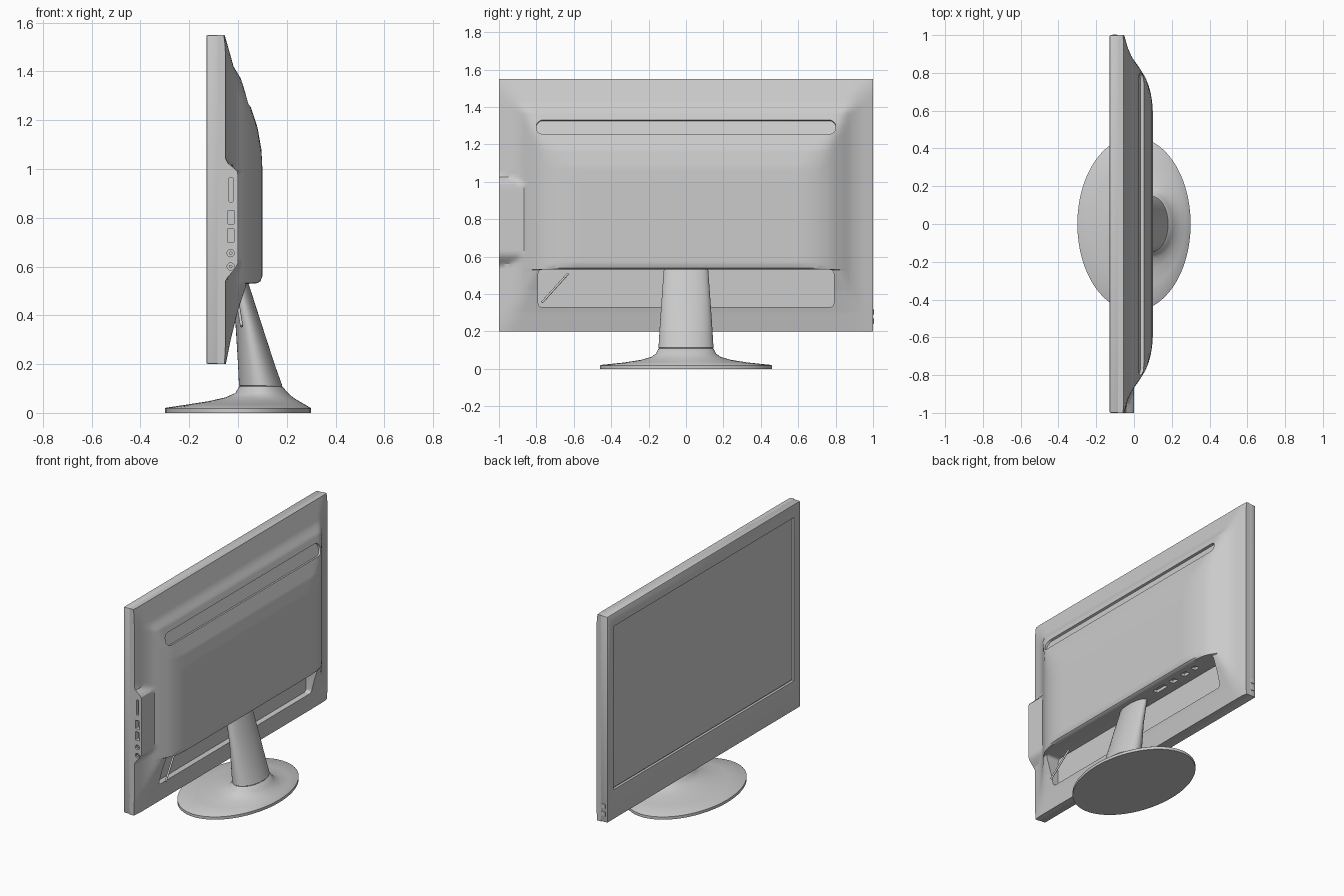
import bpy, bmesh, math
from mathutils import Matrix, Vector

old = bpy.data.objects.get("Cube")
if old:
    bpy.data.objects.remove(old)

grey = bpy.data.materials.new("plain grey")
grey.use_nodes = True
GREY = (0.6, 0.6, 0.6, 1)
grey.diffuse_color = GREY
grey.node_tree.nodes["Principled BSDF"].inputs["Base Color"].default_value = GREY


def finish(name, bm):
    bmesh.ops.recalc_face_normals(bm, faces=bm.faces)
    mesh = bpy.data.meshes.new(name)
    bm.to_mesh(mesh)
    bm.free()
    mesh.materials.append(grey)
    ob = bpy.data.objects.new(name, mesh)
    bpy.context.collection.objects.link(ob)
    return ob


def activate(ob):
    bpy.ops.object.select_all(action='DESELECT')
    ob.select_set(True)
    bpy.context.view_layer.objects.active = ob


def smooth(ob, degrees=30):
    activate(ob)
    bpy.ops.object.shade_smooth_by_angle(angle=math.radians(degrees))


def box(name, lo, hi, bevel=0.0, axis=None, tilt=0.0):
    """Box between two corners; bevels all edges, or only those along one axis."""
    lo, hi = Vector(lo), Vector(hi)
    bm = bmesh.new()
    bmesh.ops.create_cube(bm, size=1)
    bmesh.ops.scale(bm, vec=hi - lo, verts=bm.verts)
    if bevel:
        edges = [e for e in bm.edges if axis is None
                 or abs((e.verts[0].co - e.verts[1].co)[axis]) > 1e-5]
        bmesh.ops.bevel(bm, geom=edges, offset=bevel, segments=5 if axis is not None else 2,
                        profile=0.5, affect='EDGES')
    bmesh.ops.rotate(bm, matrix=Matrix.Rotation(tilt, 3, 'Y'), verts=bm.verts)
    bmesh.ops.translate(bm, vec=(lo + hi) / 2, verts=bm.verts)
    return finish(name, bm)


def rod(name, a, b, radius, sides=16):
    a, b = Vector(a), Vector(b)
    bm = bmesh.new()
    bmesh.ops.create_cone(bm, cap_ends=True, segments=sides, radius1=radius,
                          radius2=radius, depth=(b - a).length)
    turn = Vector((0, 0, 1)).rotation_difference(b - a).to_matrix()
    bmesh.ops.rotate(bm, matrix=turn, verts=bm.verts)
    bmesh.ops.translate(bm, vec=(a + b) / 2, verts=bm.verts)
    return finish(name, bm)


def cut(target, cutter):
    mod = target.modifiers.new("cut", 'BOOLEAN')
    mod.operation, mod.solver, mod.object = 'DIFFERENCE', 'EXACT', cutter
    activate(target)
    bpy.ops.object.modifier_apply(modifier=mod.name)
    bpy.data.objects.remove(cutter)


def lerp_profile(points, t):
    for (t0, v0), (t1, v1) in zip(points, points[1:]):
        if t <= t1:
            return v0 + (v1 - v0) * max(0, t - t0) / (t1 - t0)
    return points[-1][1]


def soft_min(a, b, k=0.02):
    h = max(k - abs(a - b), 0) / k
    return min(a, b) - h * h * k / 4


def ease(a, b, t):
    t = min(max((t - a) / (b - a), 0), 1)
    return t * t * (3 - 2 * t)


# Rear housing: bulge defined by an upright and a sideways profile
UPRIGHT = [(0.2, -0.05), (0.3, -0.03), (0.42, 0.0), (0.528, 0.036), (0.532, 0.08), (0.54, 0.092),
           (0.56, 0.1), (1.0, 0.1), (1.08, 0.096), (1.17, 0.08), (1.255, 0.052),
           (1.3, 0.034), (1.37, 0.012), (1.42, -0.018), (1.48, -0.035), (1.55, -0.055)]
SIDEWAYS = [(0, 0.16), (0.5, 0.13), (0.6, 0.113), (0.68, 0.093), (0.74, 0.075), (0.78, 0.058),
            (0.84, 0.02), (0.88, -0.01), (0.93, -0.032), (1.0, -0.052)]


def depth(y, z):
    x = soft_min(lerp_profile(UPRIGHT, z), lerp_profile(SIDEWAYS, abs(y)))
    if y < -0.8:  # swelling that carries the side sockets
        swell = ease(0.52, 0.62, z) * (1 - ease(0.98, 1.05, z))
        x = max(x, -0.06 + 0.06 * swell)
    return x


def rows(start, end, count, extra=()):
    even = [start + (end - start) * i / count for i in range(count + 1)]
    return sorted(set(extra) | {v for v in even if all(abs(v - e) > 0.004 for e in extra)})


zs = rows(0.2, 1.55, 72, [p[0] for p in UPRIGHT])
ys = rows(-1, 1, 90)
bm = bmesh.new()
grid = [[bm.verts.new((depth(y, z), y, z)) for y in ys] for z in zs]
for low, high in zip(grid, grid[1:]):
    for i in range(len(ys) - 1):
        bm.faces.new((low[i], low[i + 1], high[i + 1], high[i]))
rim = [e for e in bm.edges if e.is_boundary]
skirt = bmesh.ops.extrude_edge_only(bm, edges=rim)["geom"]
for v in skirt:
    if isinstance(v, bmesh.types.BMVert):
        v.co.x = -0.085
bmesh.ops.holes_fill(bm, edges=[e for e in bm.edges if e.is_boundary], sides=0)
housing = finish("rear_housing", bm)

# Lower recess and upper vent slot
cut(housing, box("recess_cutter", (-0.06, -0.79, 0.33), (0.2, 0.79, 0.53), 0.02, 0))
cut(housing, box("vent_cutter", (0.02, -0.8, 1.26), (0.1, 0.8, 1.34), 0.035, 0, -0.3))

# Side sockets
for x0, x1, z0, z1 in [(-0.037, -0.02, 0.865, 0.965), (-0.043, -0.015, 0.775, 0.83),
                       (-0.043, -0.015, 0.7, 0.755)]:
    cut(housing, box("socket_cutter", (x0, -1.1, z0), (x1, -0.97, z1), 0.004, 1))
for z in (0.6, 0.655):
    cut(housing, rod("jack_cutter", (-0.03, -1.1, z), (-0.03, -0.97, z), 0.015))
    smooth(rod("jack_pin", (-0.03, -0.998, z), (-0.03, -0.96, z), 0.007))

# Sockets under the overhang
for y0, y1 in [(0.22, 0.32), (0.37, 0.42), (0.48, 0.53), (0.58, 0.62)]:
    cut(housing, box("under_socket_cutter", (0.0, y0, 0.5), (0.035, y1, 0.55), 0.004, 2))
smooth(housing, 32)

# Front bezel with recessed screen
bezel = box("front_bezel", (-0.13, -1, 0.2), (-0.07, 1, 1.55), 0.008)
cut(bezel, box("screen_cutter", (-0.2, -0.935, 0.395), (-0.114, 0.935, 1.465)))
smooth(bezel)
box("screen_panel", (-0.12, -0.928, 0.402), (-0.1, 0.928, 1.458))

# Buttons on the left edge
for z in (0.24, 0.29):
    box("side_button", (-0.115, 0.99, z), (-0.09, 1.004, z + 0.03), 0.002)

# Slanted strut in the recess
smooth(rod("recess_strut", (0.015, -0.77, 0.355), (-0.01, -0.63, 0.51), 0.006))

# Stand: one loft from oval foot to neck, as (back x, front x, half width, height)
RINGS = [(-0.3, 0.3, 0.46, 0), (-0.3, 0.3, 0.46, 0.018), (-0.296, 0.297, 0.455, 0.021),
         (-0.21, 0.275, 0.33, 0.034), (-0.12, 0.25, 0.24, 0.048), (-0.05, 0.225, 0.185, 0.064),
         (-0.01, 0.205, 0.16, 0.082), (0.003, 0.184, 0.148, 0.106), (0.006, 0.18, 0.145, 0.108),
         (0.006, 0.18, 0.145, 0.111), (0.004, 0.181, 0.147, 0.113), (0.0, 0.15, 0.142, 0.2),
         (-0.01, 0.098, 0.131, 0.36), (-0.04, 0.04, 0.118, 0.54)]
SIDES = 64
bm = bmesh.new()
loops = []
for x0, x1, half, z in RINGS:
    loops.append([bm.verts.new(((x0 + x1) / 2 + (x1 - x0) / 2 * math.cos(a), half * math.sin(a), z))
                  for a in (math.tau * i / SIDES for i in range(SIDES))])
for low, high in zip(loops, loops[1:]):
    for i in range(SIDES):
        j = (i + 1) % SIDES
        bm.faces.new((low[i], low[j], high[j], high[i]))
bm.faces.new(loops[0])
bm.faces.new(loops[-1])
smooth(finish("stand", bm), 40)
